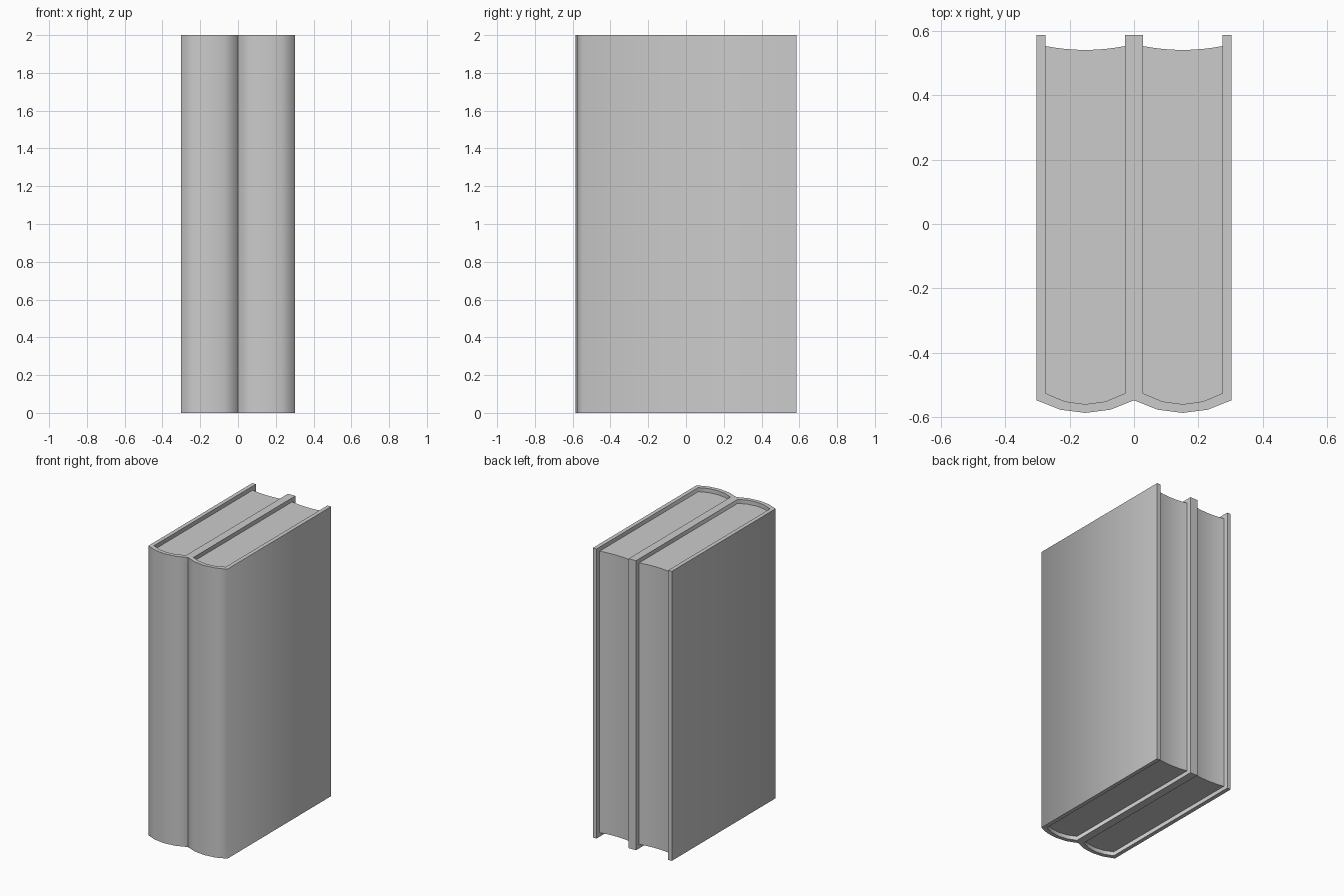
import bpy, bmesh, math

if "Cube" in bpy.data.objects:
    bpy.data.objects.remove(bpy.data.objects["Cube"])

HEIGHT = 2.0
HALF_W = 0.151      # half thickness of one book
BOARD = 0.028       # cover board thickness
RECESS = 0.028      # pages sit this far inside the cover at top and bottom
BACK_Y = 0.586      # open edge of the covers
CORNER_Y = -0.547   # where the boards meet the spine

grey = bpy.data.materials.new("plain_grey")
grey.diffuse_color = (0.6, 0.6, 0.6, 1.0)
grey.use_nodes = True
grey.node_tree.nodes["Principled BSDF"].inputs["Base Color"].default_value = grey.diffuse_color


def arc(half, y, depth, steps):
    """Shallow arc from -half to +half that bulges toward the front by depth."""
    radius = (half * half + depth * depth) / (2 * depth)
    sweep = math.asin(half / radius)
    points = []
    for i in range(steps + 1):
        a = -sweep + 2 * sweep * i / steps
        points.append((radius * math.sin(a),
                       y + radius - depth - radius * math.cos(a)))
    return points


def extrude_faces(name, points, faces, x, z0, z1):
    """Raise flat faces from height z0 to z1 into a solid."""
    bm = bmesh.new()
    verts = [bm.verts.new((px, py, z0)) for px, py in points]
    base = [bm.faces.new([verts[i] for i in f]) for f in faces]
    top = bmesh.ops.extrude_face_region(bm, geom=base, use_keep_orig=True)["geom"]
    bmesh.ops.translate(bm, vec=(0, 0, z1 - z0),
                        verts=[g for g in top if isinstance(g, bmesh.types.BMVert)])
    bmesh.ops.recalc_face_normals(bm, faces=bm.faces)
    mesh = bpy.data.meshes.new(name)
    bm.to_mesh(mesh)
    bm.free()
    mesh.materials.append(grey)
    obj = bpy.data.objects.new(name, mesh)
    bpy.context.collection.objects.link(obj)
    obj.location.x = x
    # Rounded spine blends into the boards, square edges stay sharp
    bpy.ops.object.select_all(action='DESELECT')
    obj.select_set(True)
    bpy.context.view_layer.objects.active = obj
    bpy.ops.object.shade_smooth_by_angle(angle=math.radians(75))
    return obj


inner_w = HALF_W - BOARD
spine_in = arc(inner_w, -0.525, 0.034, 4)

for side, x in (("left", -HALF_W), ("right", HALF_W)):
    # Cover: two boards joined by the rounded spine
    outer = [(-HALF_W, BACK_Y)] + arc(HALF_W, CORNER_Y, 0.039, 4) + [(HALF_W, BACK_Y)]
    inner = [(-inner_w, BACK_Y)] + spine_in + [(inner_w, BACK_Y)]
    n = len(outer)
    strip = [(i, i + 1, n + i + 1, n + i) for i in range(n - 1)]
    extrude_faces(side + "_book_cover", outer + inner, strip, x, 0, HEIGHT)

    # Page block: rounded at the spine, hollowed at the open edge
    fore_edge = arc(inner_w, 0.552, 0.012, 8)
    outline = spine_in + fore_edge[::-1]
    extrude_faces(side + "_book_pages", outline, [range(len(outline))], x,
                  RECESS, HEIGHT - RECESS)
